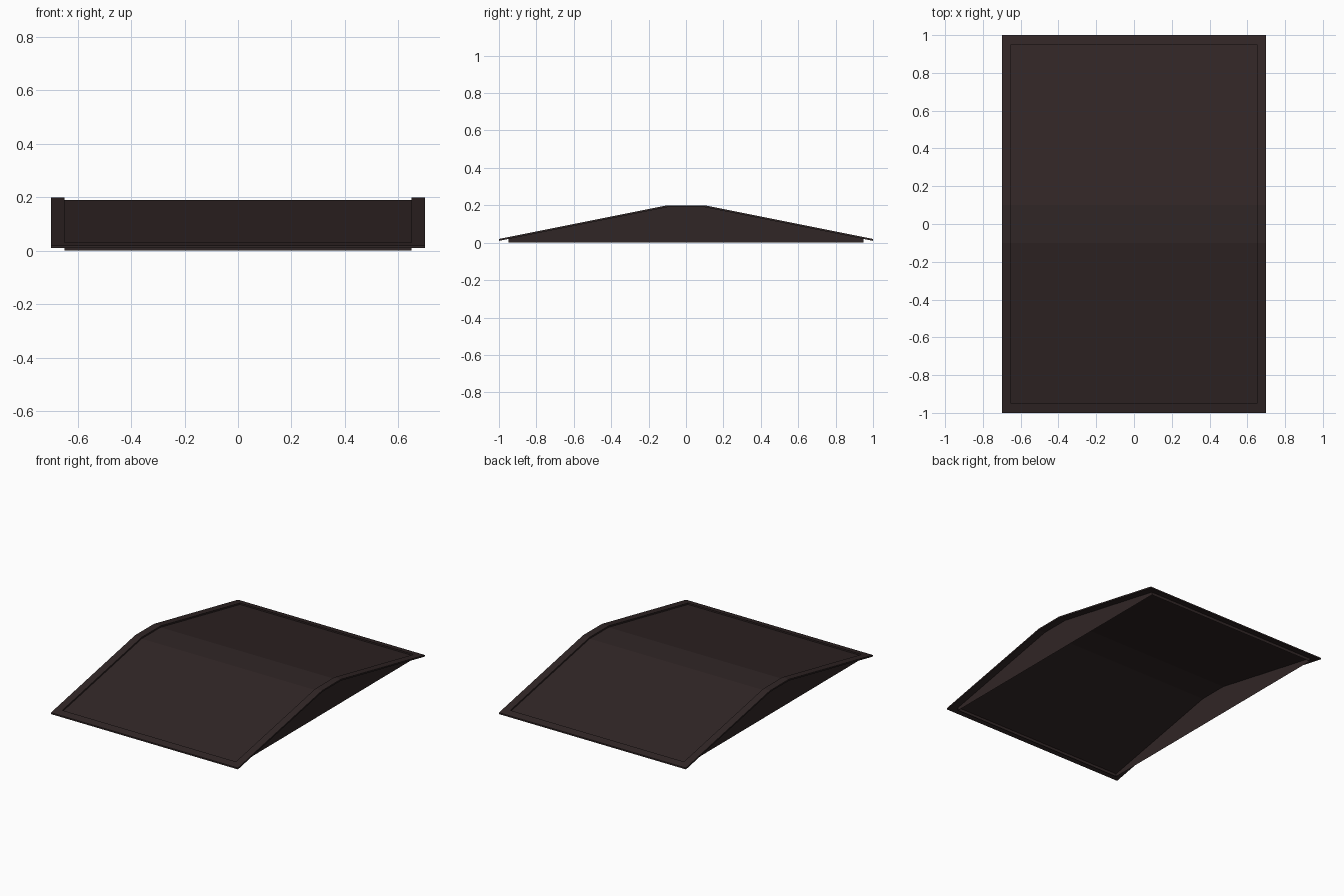
import bpy, bmesh

if "Cube" in bpy.data.objects:
    bpy.data.objects.remove(bpy.data.objects["Cube"])

brown = bpy.data.materials.new("dark brown")
brown.diffuse_color = (0.030, 0.019, 0.019, 1)
brown.use_nodes = True
brown.node_tree.nodes["Principled BSDF"].inputs["Base Color"].default_value = brown.diffuse_color

XS = [-0.7, -0.65, 0.65, 0.7]
YS = [-1, -0.95, -0.1, 0.1, 0.95, 1]
THICK = 0.01


def height(y):
    """Height of the pitched sheet with a flat ridge."""
    return 0.2 - max(0, abs(y) - 0.1) * 0.2


def sheet(bm, inner, drop):
    """Make the inner panel or the border cells of the folded sheet."""
    cache = {}

    def vert(i, j):
        if (i, j) not in cache:
            cache[i, j] = bm.verts.new((XS[i], YS[j], height(YS[j]) - drop))
        return cache[i, j]

    for i in range(3):
        for j in range(5):
            if (i == 1 and 1 <= j <= 3) == inner:
                bm.faces.new([vert(i, j), vert(i + 1, j),
                              vert(i + 1, j + 1), vert(i, j + 1)])


def finish(bm, name):
    me = bpy.data.meshes.new(name)
    bm.to_mesh(me)
    bm.free()
    me.materials.append(brown)
    ob = bpy.data.objects.new(name, me)
    bpy.context.collection.objects.link(ob)


# Raised border frame, given thickness downwards
bm = bmesh.new()
sheet(bm, False, 0)
ext = bmesh.ops.extrude_face_region(bm, geom=bm.faces[:], use_keep_orig=True)
low = [g for g in ext["geom"] if isinstance(g, bmesh.types.BMVert)]
bmesh.ops.translate(bm, verts=low, vec=(0, 0, -THICK))
bmesh.ops.recalc_face_normals(bm, faces=bm.faces)
finish(bm, "border_frame")

# Recessed panel with low end walls and gable walls, open underneath
bm = bmesh.new()
sheet(bm, True, THICK)
rim = [e for e in bm.edges if e.is_boundary]
ext = bmesh.ops.extrude_edge_only(bm, edges=rim)
for g in ext["geom"]:
    if isinstance(g, bmesh.types.BMVert):
        g.co.z = 0
bmesh.ops.recalc_face_normals(bm, faces=bm.faces)
finish(bm, "panel_and_walls")
